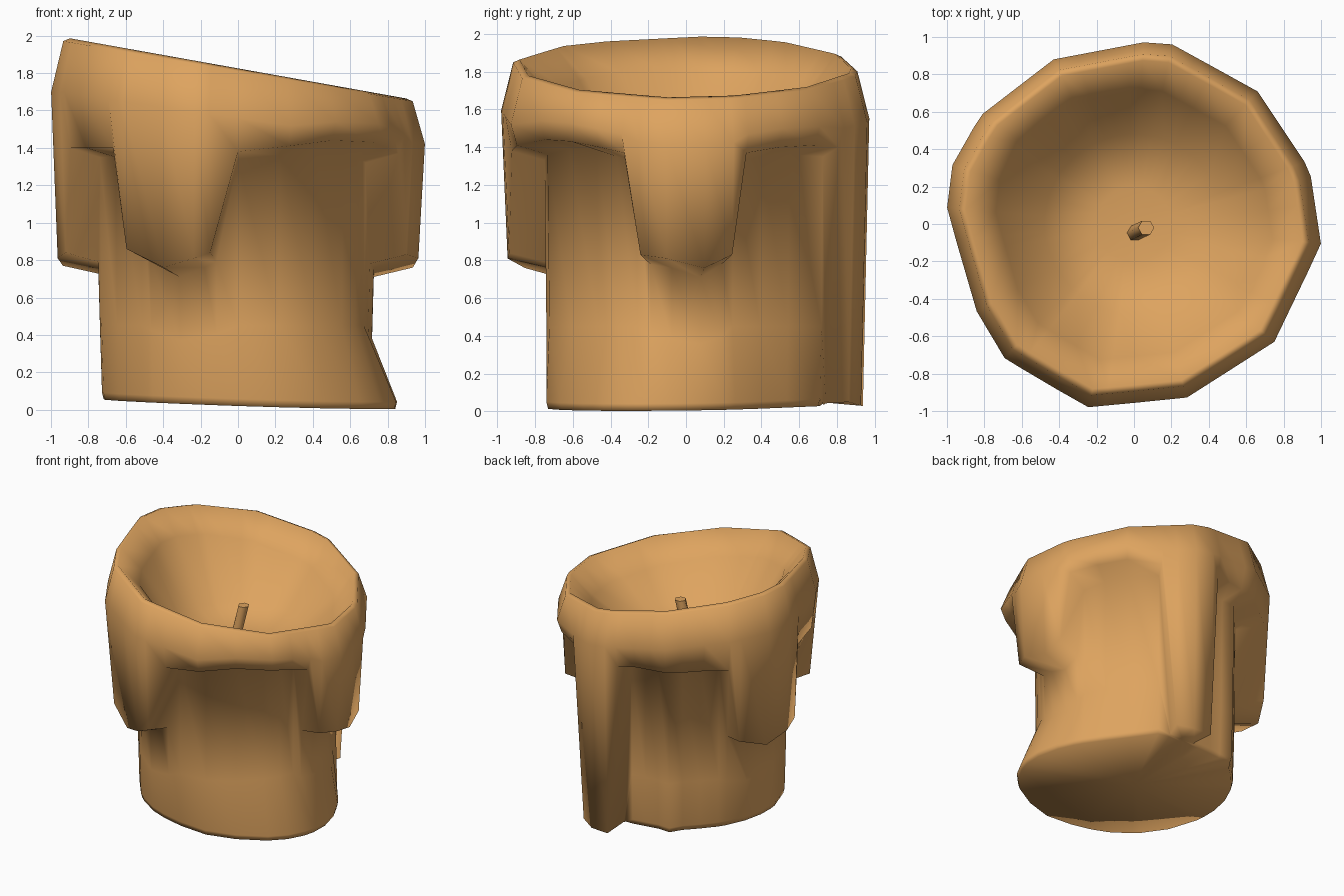
import bpy, bmesh, math
from mathutils import Vector

cube = bpy.data.objects.get("Cube")
if cube:
    bpy.data.objects.remove(cube)

wax = bpy.data.materials.new("warm_wax")
wax.use_nodes = True
wax.diffuse_color = (0.73, 0.37, 0.115, 1)
wax.node_tree.nodes["Principled BSDF"].inputs["Base Color"].default_value = wax.diffuse_color

# Uneven outline of the widest part, counter-clockwise
OUTLINE = [(1, -.11), (.94, .29), (.66, .71), (.15, .99), (-.43, .88), (-.82, .58),
           (-.97, .32), (-1, .08), (-.84, -.47), (-.69, -.72), (-.25, -.98),
           (.28, -.93), (.75, -.63)]

# Columns around the candle: angle and height of the hanging wax edge
COLUMNS = [(-21, 1.37), (-15, .83), (-6, .81), (6, .76), (15, .83), (20, 1.37), (33, 1.4),
           (47, 1.41), (63, 1.4), (70, .05), (78, .03), (87, .03), (92, 1.4), (101, 1.42),
           (109, 1.42), (116, 1.42), (123, 1.42), (133, 1.43), (144, 1.43), (149, .84),
           (162, .77), (175, .81), (185, .84), (190, 1.4), (209, 1.4), (226, 1.4),
           (231, .86), (245, .76), (256, .81), (261, .84), (270, 1.38), (287, 1.41),
           (304, 1.44), (320, 1.43), (330, 1.4)]

# Swellings of the inner column: angle, half width, depth
RIDGES = [(116, 9, .06), (63, 20, .08), (287, 25, .03)]


def outline_radius(a):
    """Distance from the axis to the outline at angle a."""
    d = Vector((math.cos(a), math.sin(a)))
    best = 0
    for i, p in enumerate(OUTLINE):
        p, q = Vector(p), Vector(OUTLINE[(i + 1) % len(OUTLINE)])
        e = q - p
        den = d.x * e.y - d.y * e.x
        if abs(den) < 1e-6:
            continue
        t = (p.x * e.y - p.y * e.x) / den
        s = (p.x * d.y - p.y * d.x) / den
        if t > 0 and -.001 <= s <= 1.001:
            best = max(best, t)
    return best


def column(deg, hang):
    """Radius and height pairs from the bowl, over the rim and down to the foot."""
    a = math.radians(deg)
    r = outline_radius(a)
    c, s = math.cos(a), math.sin(a)
    crest = 1.825 - .175 * r * .92 * c
    widest = max(1.56 - .14 * c, hang + .1)
    flare = .17 * max(0, math.cos(a + math.radians(22))) ** 4
    body = .74 - .01 * c + sum(d * max(0, 1 - abs(deg - m) / w) for m, w, d in RIDGES)
    foot = .03 - .025 * c + .01 * s
    under = max(hang - .05, foot + .012)
    mid = min(.45, foot + (under - foot) * .5)
    pairs = [(.2, 1.24), (.48, 1.34), (r * .74, crest - .17), (r * .9, crest),
             (r * .935, crest - .015), (r, widest), (r * .965, hang), (body, under),
             (body - .01, mid), (body - .02 + flare, foot + .03 * (hang > .1) + .008),
             (body - .03 + flare, foot)]
    return [(q * c, q * s, z) for q, z in pairs]


def finish(bm, name):
    bmesh.ops.recalc_face_normals(bm, faces=bm.faces)
    for f in bm.faces:
        f.smooth = True
    me = bpy.data.meshes.new(name)
    bm.to_mesh(me)
    bm.free()
    me.materials.append(wax)
    ob = bpy.data.objects.new(name, me)
    bpy.context.collection.objects.link(ob)
    return ob


# Candle body with bowl, rim, drips and foot
bm = bmesh.new()
cols = [[bm.verts.new(p) for p in column(*c)] for c in COLUMNS]
bowl = bm.verts.new((0, 0, 1.28))
base = bm.verts.new((0, 0, .03))
for i, a in enumerate(cols):
    b = cols[(i + 1) % len(cols)]
    for j in range(len(a) - 1):
        bm.faces.new((a[j], a[j + 1], b[j + 1], b[j]))
    bm.faces.new((bowl, a[0], b[0]))
    bm.faces.new((base, b[-1], a[-1]))
finish(bm, "candle_body")

# Leaning six-sided wick
bm = bmesh.new()
foot, tip = Vector((0, -.05, 1.24)), Vector((.065, -.02, 1.56))
rings = [[bm.verts.new(p + Vector((.043 * math.cos(k * math.pi / 3),
                                   .043 * math.sin(k * math.pi / 3), 0)))
          for k in range(6)] for p in (foot, tip)]
for k in range(6):
    n = (k + 1) % 6
    bm.faces.new((rings[0][k], rings[0][n], rings[1][n], rings[1][k]))
bm.faces.new(rings[1])
bm.faces.new(rings[0][::-1])
wick = finish(bm, "wick")
bpy.context.view_layer.objects.active = wick
wick.select_set(True)
bpy.ops.object.shade_smooth_by_angle(angle=math.radians(65))
